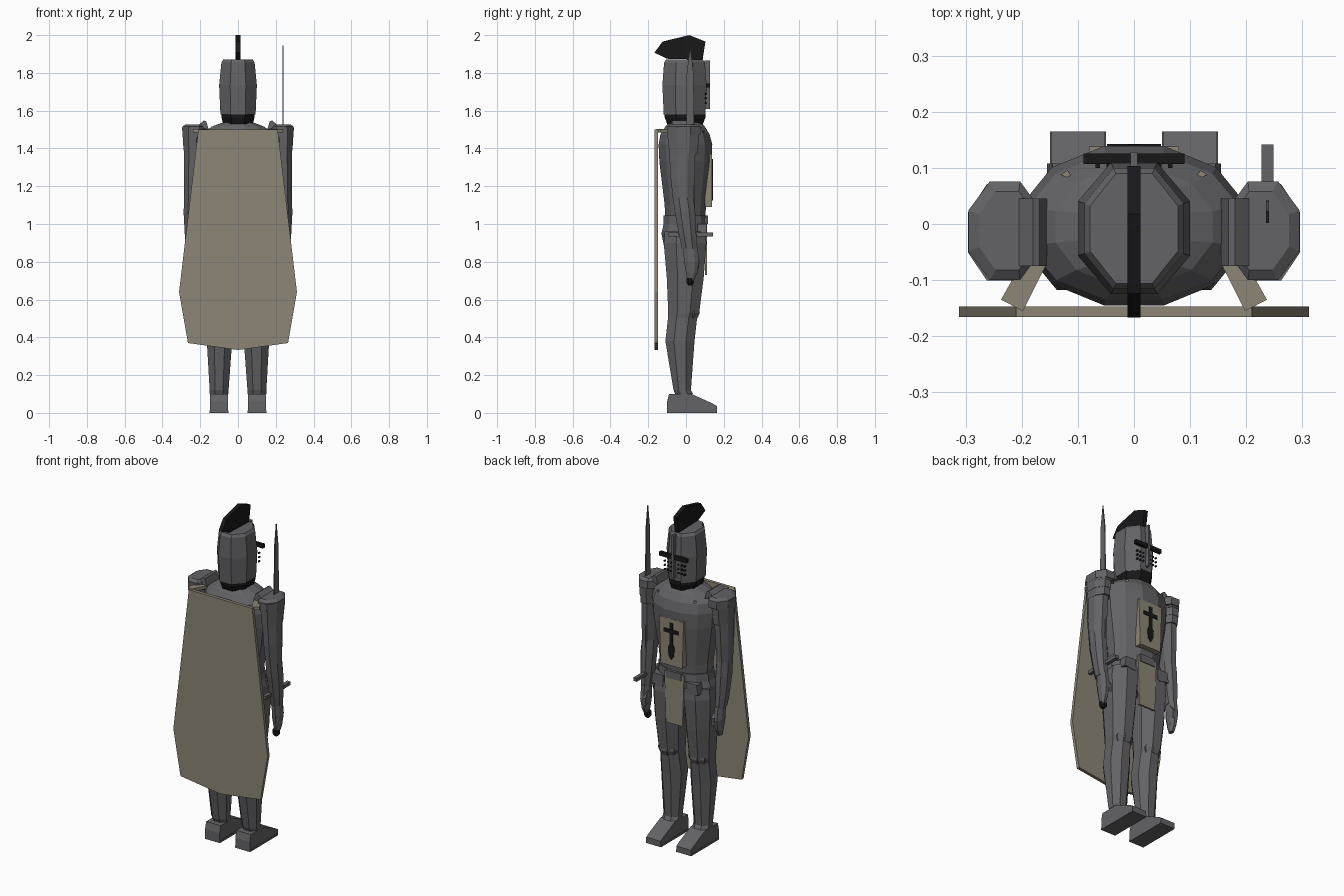
import bpy, bmesh, math
from mathutils import Vector


def material(name, rgb):
    m = bpy.data.materials.new(name)
    m.diffuse_color = (*rgb, 1)
    return m


STEEL = material("steel grey", (0.125, 0.125, 0.132))
CLOTH = material("beige cloth", (0.27, 0.235, 0.18))
BLACK = material("near black", (0.009, 0.009, 0.010))


def finish(name, bm, mat):
    bmesh.ops.recalc_face_normals(bm, faces=bm.faces)
    me = bpy.data.meshes.new(name)
    bm.to_mesh(me)
    bm.free()
    me.materials.append(mat)
    ob = bpy.data.objects.new(name, me)
    bpy.context.collection.objects.link(ob)
    return ob


def loft(name, rings, n=8, mat=STEEL, side=1):
    """Stack of flat-fronted n-gon rings (cx, cy, z, half width, half depth)."""
    bm = bmesh.new()
    k = 1 / math.cos(math.pi / n)
    loops = []
    for cx, cy, z, rx, ry in rings:
        loops.append([bm.verts.new((side * (cx + rx * k * math.cos((i + .5) * math.tau / n)),
                                    cy + ry * k * math.sin((i + .5) * math.tau / n), z))
                      for i in range(n)])
    for a, b in zip(loops, loops[1:]):
        for i in range(n):
            j = (i + 1) % n
            bm.faces.new((a[i], a[j], b[j], b[i]))
    bm.faces.new(loops[0])
    bm.faces.new(loops[-1])
    return finish(name, bm, mat)


def prism(name, pts, axis, lo, hi, mat=STEEL):
    """Outline extruded along x (points are y,z), y (x,z) or z (x,y)."""
    bm = bmesh.new()

    def place(p, d):
        return {'x': (d, p[0], p[1]), 'y': (p[0], d, p[1]), 'z': (p[0], p[1], d)}[axis]
    a = [bm.verts.new(place(p, lo)) for p in pts]
    b = [bm.verts.new(place(p, hi)) for p in pts]
    bm.faces.new(a)
    bm.faces.new(b)
    for i in range(len(pts)):
        j = (i + 1) % len(pts)
        bm.faces.new((a[i], a[j], b[j], b[i]))
    return finish(name, bm, mat)


def box(name, x, y, z, mat=STEEL):
    return prism(name, [(x[0], z[0]), (x[1], z[0]), (x[1], z[1]), (x[0], z[1])], 'y', *y, mat)


def mirrored(half):
    """Right half of an outline, top to bottom, closed with its mirror image."""
    return half + [(-x, z) for x, z in reversed(half) if x > 0]


# Torso, belt and hips
loft("torso", [(0, -.005, 1.02, .155, .105), (0, -.003, 1.1, .16, .11), (0, -.003, 1.2, .175, .122),
               (0, -.003, 1.33, .195, .138), (0, -.003, 1.42, .2, .142), (0, -.005, 1.475, .19, .13),
               (0, -.005, 1.515, .14, .105), (0, -.005, 1.54, .075, .085)], 12)
loft("belt", [(0, -.005, 1.0, .168, .115), (0, -.005, 1.045, .164, .113)], 12)
loft("hips", [(0, -.01, .84, .09, .08), (0, -.01, .89, .165, .108), (0, -.012, .95, .183, .118),
              (0, -.008, 1.01, .162, .108)], 12)

# Helmet, gorget, plume and face bars
loft("gorget", [(0, -.005, 1.53, .078, .095), (0, -.005, 1.565, .088, .108),
                (0, -.005, 1.59, .088, .108)], 8, BLACK)
loft("helmet", [(0, -.008, 1.58, .093, .11), (0, -.008, 1.735, .1, .117),
                (0, -.008, 1.855, .088, .108), (0, -.008, 1.87, .078, .098)])
prism("plume", [(-.167, 1.907), (-.124, 1.966), (.018, 2.0), (.103, 1.966), (.088, 1.87), (-.1, 1.875)],
      'x', -.012, .012, BLACK)
box("eye_slit", (-.09, .09), (.107, .126), (1.722, 1.745), BLACK)
box("face_ridge", (-.006, .006), (.098, .128), (1.61, 1.865))
for s in (-1, 1):
    for col in range(3):
        for row in range(3):
            x, z = s * (.025 + .02 * col), 1.64 + .025 * row
            box("breath_hole", (x - .004, x + .004), (.1, .112), (z - .004, z + .004), BLACK)

# Cloak and its shoulder straps
prism("cloak", mirrored([(.21, 1.5), (.312, .64), (.265, .37), (0, .333)]), 'y', -.166, -.147, CLOTH)
for s in (-1, 1):
    prism("cloak_strap", [(s * x, y) for x, y in ((.198, -.155), (.237, -.135), (.195, -.06),
                                                  (.155, -.07))], 'z', 1.485, 1.503, CLOTH)
    prism("strap_clasp", [(s * x, y) for x, y in ((.108, .078), (.118, .096), (.131, .088))],
          'z', 1.46, 1.492, CLOTH)

# Tabard panels and chest emblem
box("belt_buckle", (-.05, .05), (.09, .117), (1.0, 1.045))
prism("chest_panel", mirrored([(.08, 1.37), (.072, 1.09)]), 'y', .1, .138, CLOTH)
prism("hanging_cloth", mirrored([(.065, 1.035), (.055, .73)]), 'y', .1, .112, CLOTH)
prism("emblem_upright", mirrored([(.011, 1.345), (.011, 1.22), (.021, 1.2), (.017, 1.15), (0, 1.125)]),
      'y', .138, .142, BLACK)
box("emblem_bar", (-.048, .048), (.138, .1425), (1.285, 1.307), BLACK)

for s in (-1, 1):
    # Legs, knee plates and feet
    loft("leg", [(.1, -.01, .1, .05, .047), (.1, -.02, .12, .05, .046), (.098, -.032, .38, .067, .077),
                 (.1, -.018, .505, .062, .077), (.1, -.012, .53, .066, .082),
                 (.102, -.004, .72, .079, .098), (.1, -.005, .9, .09, .113),
                 (.095, -.005, .96, .085, .108)], 8, STEEL, s)
    loft("knee_plate", [(.1, .02, .5, .045, .04), (.1, .025, .53, .055, .048),
                        (.1, .03, .56, .045, .04)], 8, STEEL, s)
    box("foot_sole", (s * .1 - .05, s * .1 + .05), (-.1, .165), (0, .012))
    prism("foot", [(-.1, .01), (.165, .01), (.165, .035), (.14, .05), (.03, .1), (-.09, .1), (-.1, .06)],
          'x', s * .1 - .048, s * .1 + .048)
    # Hip plates
    prism("tasset", [(s * x, z) for x, z in ((.075, 1.0), (.145, 1.0), (.155, .94), (.08, .93))],
          'y', .06, .108)

    # Arms and hands
    loft("arm", [(.245, .018, .87, .028, .04), (.247, .01, .93, .034, .045), (.248, -.005, 1.06, .04, .054),
                 (.247, -.015, 1.14, .038, .055), (.245, -.018, 1.25, .042, .064),
                 (.24, -.02, 1.4, .045, .07), (.235, -.02, 1.5, .045, .07)], 8, STEEL, s)
    loft("hand", [(.243, .025, .7, .012, .016), (.243, .03, .74, .02, .03), (.243, .03, .8, .027, .04),
                  (.244, .022, .88, .025, .038)], 8, STEEL, s)
    prism("thumb", [(.045, .85), (.072, .81), (.068, .765), (.05, .78)], 'x', s * .218, s * .236)

    # Layered shoulder plates with a raised inner rim
    for name, z, cx, rx, ry in (("lower_shoulder_plate", 1.37, .24, .046, .075),
                                ("middle_shoulder_plate", 1.415, .24, .05, .08),
                                ("upper_shoulder_plate", 1.46, .238, .055, .084)):
        loft(name, [(cx, -.015, z, rx, ry), (cx, -.015, z + .05, rx + .003, ry + .002)], 8, STEEL, s)
    loft("shoulder_cap", [(.23, -.012, 1.47, .064, .088), (.23, -.012, 1.515, .065, .088),
                          (.226, -.012, 1.528, .05, .07)], 8, STEEL, s)
    prism("shoulder_rim", [(s * x, z) for x, z in ((.155, 1.5), (.165, 1.5), (.215, 1.52),
                                                   (.18, 1.548), (.168, 1.543))], 'y', -.075, .045)

# Upright sword in the right hand
X, Y = .238, .022
blade = [(Y, 1.945), (Y + .018, 1.8), (Y + .026, .95), (Y - .026, .95), (Y - .018, 1.8)]
prism("sword_blade", blade, 'x', X - .003, X + .003)
box("sword_guard", (X - .011, X + .011), (-.092, .142), (.935, .955))
loft("sword_grip", [(X, Y, .71, .012, .013), (X, Y, .94, .012, .013)], 8, BLACK)
loft("sword_pommel", [(X, Y, .675, .01, .01), (X, Y, .69, .02, .02), (X, Y, .71, .02, .02),
                      (X, Y, .722, .01, .01)], 8, BLACK)
